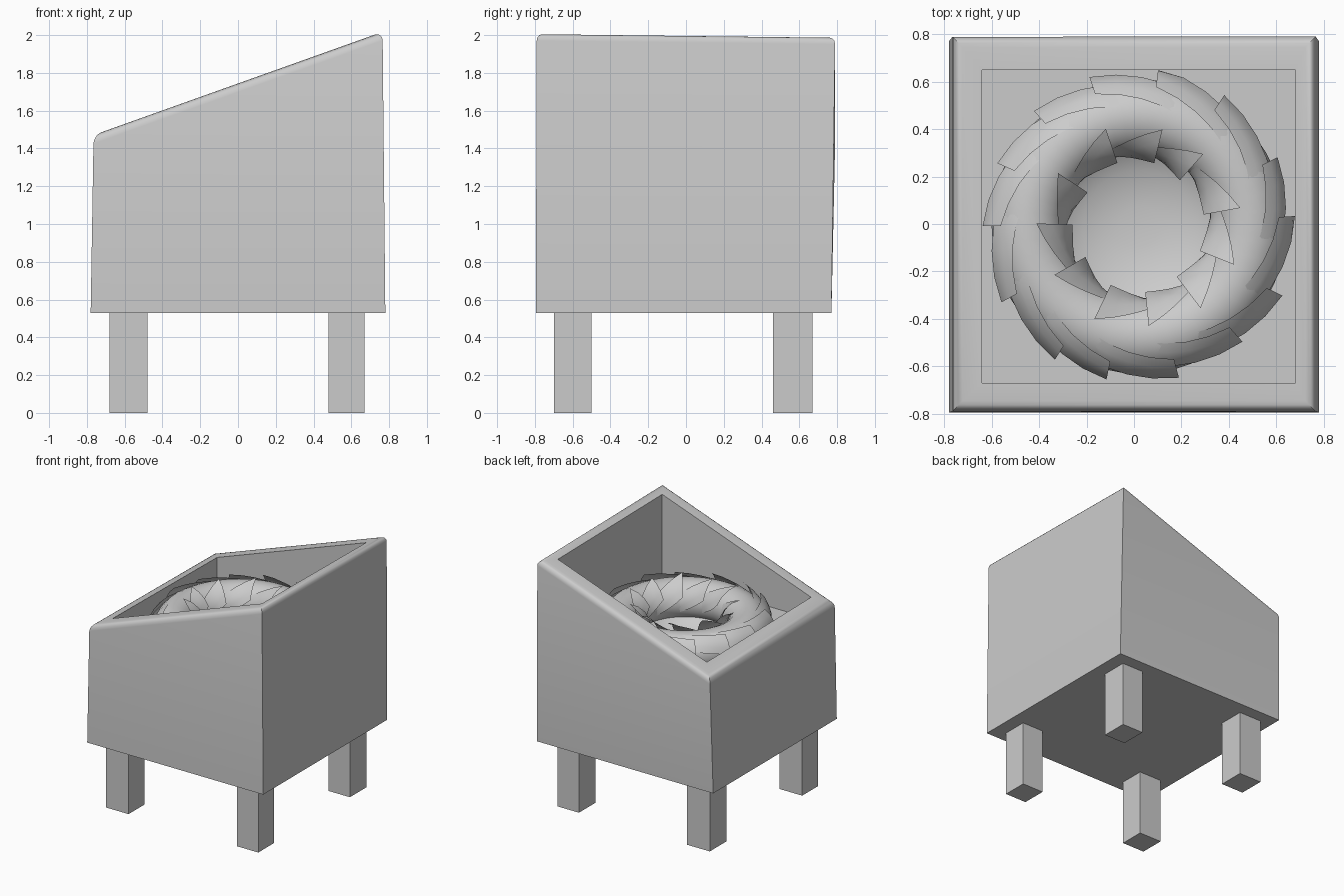
import bpy, bmesh, math, random
from mathutils import Vector

if "Cube" in bpy.data.objects:
    bpy.data.objects.remove(bpy.data.objects["Cube"])

random.seed(4)
CX, CY, CZ = 0.02, -0.01, 1.37      # nest centre
MAJOR, MINOR = 0.465, 0.155         # nest ring radii
FLOOR = 1.34
X0, X1, Y0, Y1 = -0.64, 0.68, -0.67, 0.65   # inside of the box


def finish(bm, name, smooth=False):
    bmesh.ops.recalc_face_normals(bm, faces=bm.faces)
    me = bpy.data.meshes.new(name)
    bm.to_mesh(me)
    bm.free()
    ob = bpy.data.objects.new(name, me)
    bpy.context.collection.objects.link(ob)
    if smooth:
        bpy.ops.object.select_all(action='DESELECT')
        ob.select_set(True)
        bpy.context.view_layer.objects.active = ob
        bpy.ops.object.shade_smooth_by_angle(angle=math.radians(40))
    return ob


def bridge(bm, a, b):
    n = len(a)
    for i in range(n):
        bm.faces.new((a[i], a[(i + 1) % n], b[(i + 1) % n], b[i]))


def ring(bm, pts):
    return [bm.verts.new(p) for p in pts]


# Box with sloping rim
def rim_z(x, y):
    return 1.735 + 0.357 * x - 0.012 * y


bm = bmesh.new()
low = ring(bm, [(-.78, -.795, .53), (.78, -.795, .53), (.78, .77, .53), (-.78, .77, .53)])
outer = ring(bm, [(x, y, rim_z(x, y)) for x, y in
                  ((-.765, -.79), (.765, -.79), (.765, .79), (-.765, .79))])
corners = ((X0, Y0), (X1, Y0), (X1, Y1), (X0, Y1))
inner = ring(bm, [(x, y, rim_z(x, y)) for x, y in corners])
base = ring(bm, [(x, y, FLOOR) for x, y in corners])
bm.faces.new(low[::-1])
bridge(bm, low, outer)
bridge(bm, outer, inner)
bridge(bm, inner, base)
edges = [bm.edges.get((outer[i], outer[(i + 1) % 4])) for i in range(4)]
bmesh.ops.bevel(bm, geom=edges, offset=0.045, segments=4, profile=0.5, affect='EDGES')
finish(bm, "box", True)

# Legs
for side, (xa, xb) in (("left", (-.68, -.48)), ("right", (.48, .67))):
    for end, (ya, yb) in (("front", (-.70, -.50)), ("back", (.46, .67))):
        bm = bmesh.new()
        sq = ((xa, ya), (xb, ya), (xb, yb), (xa, yb))
        a = ring(bm, [(x, y, 0) for x, y in sq])
        b = ring(bm, [(x, y, .54) for x, y in sq])
        bridge(bm, a, b)
        bm.faces.new(a[::-1])
        bm.faces.new(b)
        finish(bm, f"{end}_{side}_leg")

# Floor with a round bowl sunk in the middle
N = 40
bm = bmesh.new()
dirs = [(math.cos(2 * math.pi * i / N), math.sin(2 * math.pi * i / N)) for i in range(N)]
mx, my, hx, hy = (X0 + X1) / 2, (Y0 + Y1) / 2, (X1 - X0) / 2, (Y1 - Y0) / 2
prev = ring(bm, [(mx + hx * c / max(abs(c), abs(s)), my + hy * s / max(abs(c), abs(s)), FLOOR)
                 for c, s in dirs])
for k in range(7):
    r = 0.38 * math.cos(k * math.pi / 14)
    z = FLOOR - 0.17 * math.sin(k * math.pi / 14)
    cur = ring(bm, [(CX + r * c, CY + r * s, z) for c, s in dirs])
    bridge(bm, prev, cur)
    prev = cur
bm.faces.new(prev)
finish(bm, "floor_and_bowl", True)

# Nest ring
bpy.ops.mesh.primitive_torus_add(major_radius=MAJOR, minor_radius=MINOR, major_segments=48,
                                 minor_segments=20, location=(CX, CY, CZ))
nest = bpy.context.object
nest.name = "nest_ring"
bpy.ops.object.shade_smooth_by_angle(angle=math.radians(40))


# Slats that follow the ring, tucked in at one end and lifting at the other
def slat(bm, t0, dt, p0, p1, width, lift, segs=5, across=3):
    rows = []
    for i in range(segs + 1):
        f = i / segs
        t = t0 + dt * f
        p = p0 + (p1 - p0) * f
        rad = MINOR - 0.012 + lift * f ** 1.3
        row = []
        for j in range(across + 1):
            q = p + (j / across - 0.5) * width / MINOR
            rr = MAJOR + rad * math.cos(q)
            x = min(max(CX + rr * math.cos(t), X0 + .002), X1 - .002)
            y = min(max(CY + rr * math.sin(t), Y0 + .002), Y1 - .002)
            row.append(bm.verts.new((x, y, CZ + rad * math.sin(q))))
        rows.append(row)
    for a, b in zip(rows, rows[1:]):
        for j in range(across):
            bm.faces.new((a[j], a[j + 1], b[j + 1], b[j]))


def slat_ring(name, count, dt, p0, p1, width, lift, offset):
    bm = bmesh.new()
    for i in range(count):
        t = offset + 2 * math.pi * i / count + random.uniform(-.06, .06)
        j = random.uniform(-.08, .08)
        slat(bm, t, dt, math.radians(p0) + j, math.radians(p1) + j, width,
             lift + random.uniform(-.01, .015))
    finish(bm, name, True)


slat_ring("inner_slats", 11, -0.85, 185, 130, 0.15, 0.065, 0.5)
slat_ring("outer_slats", 14, 0.85, 60, 28, 0.13, 0.055, 0.1)
